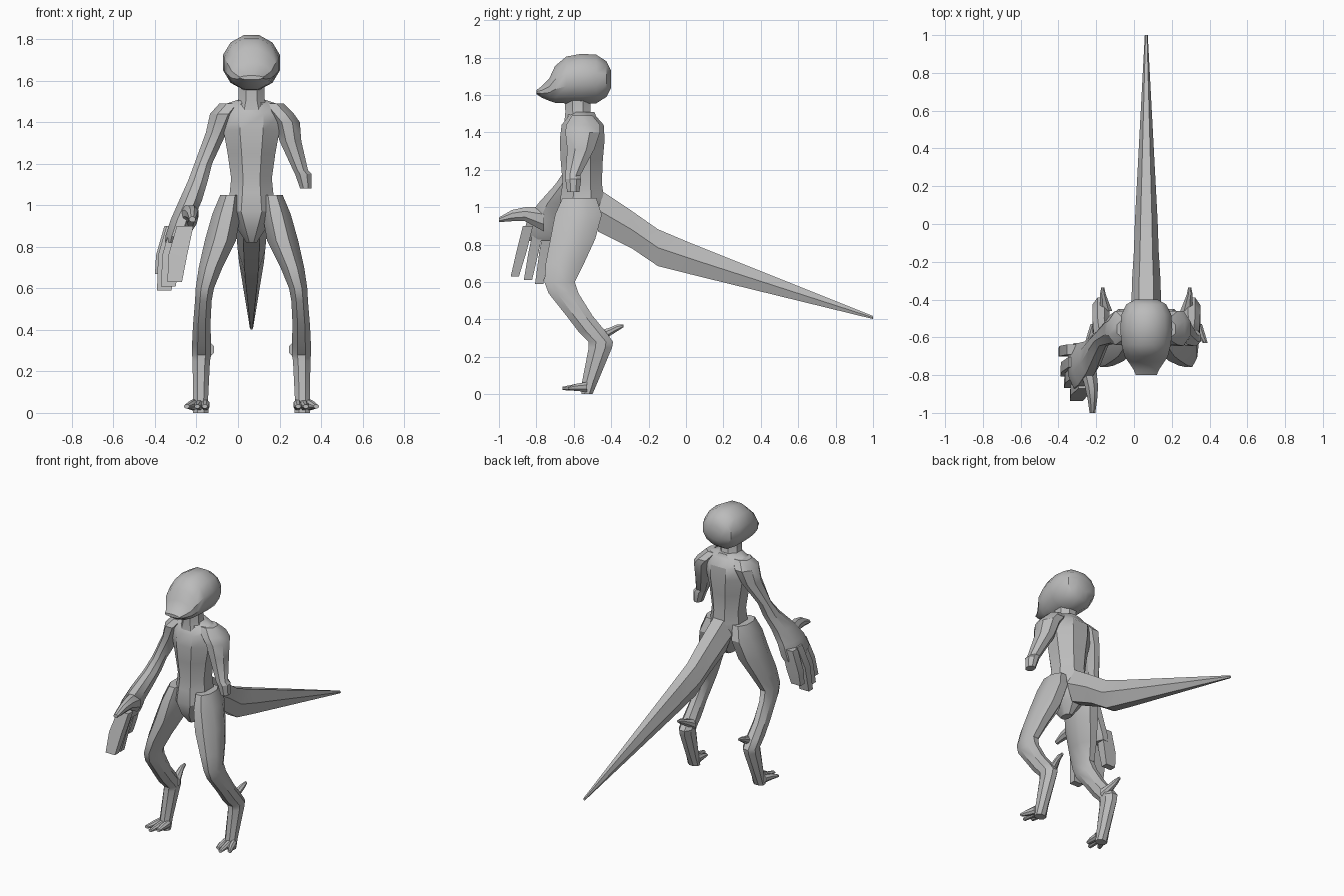
import bpy, bmesh, math

CX = 0.065  # mirror plane of the body

skin = bpy.data.materials.new("grey skin")
skin.diffuse_color = (0.5, 0.5, 0.5, 1)


def loft(name, rings, n=8, upright=True):
    """Skin n-sided rings. upright: (x0, x1, y0, y1, z); otherwise (x0, x1, z0, z1, y)."""
    bm = bmesh.new()
    k = 1 / math.cos(math.pi / n) if n % 4 == 0 else 1
    phase = math.pi / n if n % 4 == 0 else 0
    loops = []
    for a0, a1, b0, b1, h in rings:
        loop = []
        for i in range(n):
            t = 2 * math.pi * i / n + phase
            a = (a0 + a1) / 2 + (a1 - a0) / 2 * k * math.cos(t)
            kb = k if n % 4 == 0 else 1 / math.sin(math.pi / 3)
            b = (b0 + b1) / 2 + (b1 - b0) / 2 * kb * math.sin(t)
            loop.append(bm.verts.new((a, b, h) if upright else (a, h, b)))
        loops.append(loop)
    for p, q in zip(loops, loops[1:]):
        for i in range(n):
            j = (i + 1) % n
            bm.faces.new((p[i], p[j], q[j], q[i]))
    bm.faces.new(loops[0])
    bm.faces.new(loops[-1])
    bmesh.ops.recalc_face_normals(bm, faces=bm.faces)
    me = bpy.data.meshes.new(name)
    bm.to_mesh(me)
    bm.free()
    me.materials.append(skin)
    ob = bpy.data.objects.new(name, me)
    bpy.context.collection.objects.link(ob)
    bpy.ops.object.select_all(action='DESELECT')
    ob.select_set(True)
    bpy.context.view_layer.objects.active = ob
    bpy.ops.object.shade_smooth_by_angle(angle=math.radians(32))
    return ob


def sym(rows):
    """Rows of (half width, b0, b1, h) centred on the body."""
    return [(CX - w, CX + w, b0, b1, h) for w, b0, b1, h in rows]


def side(rows, s):
    """Rows of (offset, half width, b0, b1, h) on one side of the body."""
    return [(CX + s * d - w, CX + s * d + w, b0, b1, h) for d, w, b0, b1, h in rows]


# Head with short snout, lofted front to back
loft("head", sym([
    (0.055, 1.605, 1.625, -0.80), (0.068, 1.585, 1.648, -0.77),
    (0.095, 1.568, 1.69, -0.73), (0.115, 1.558, 1.755, -0.70),
    (0.13, 1.555, 1.805, -0.64), (0.138, 1.555, 1.82, -0.56),
    (0.132, 1.555, 1.815, -0.48), (0.105, 1.59, 1.78, -0.425),
    (0.06, 1.64, 1.73, -0.40)]), 12, False)

# Neck
loft("neck", sym([(0.085, -0.65, -0.48, 1.46), (0.062, -0.645, -0.51, 1.51),
                  (0.062, -0.65, -0.51, 1.60)]))

# Torso, from crotch to shoulders
loft("torso", sym([
    (0.025, -0.61, -0.53, 0.82), (0.07, -0.66, -0.47, 0.89),
    (0.12, -0.68, -0.44, 0.97), (0.105, -0.67, -0.44, 1.06),
    (0.098, -0.66, -0.45, 1.13), (0.115, -0.67, -0.445, 1.25),
    (0.135, -0.675, -0.435, 1.36), (0.14, -0.665, -0.44, 1.44),
    (0.135, -0.63, -0.48, 1.485), (0.06, -0.63, -0.49, 1.51)]))

# Tail
loft("tail", sym([
    (0.08, 0.87, 1.10, -0.47), (0.075, 0.78, 0.98, -0.29),
    (0.066, 0.685, 0.882, -0.15), (0.060, 0.642, 0.81, 0.02),
    (0.008, 0.402, 0.418, 1.0)]), 6, False)

# Legs, mirrored
for s, tag in ((-1, "right"), (1, "left")):
    loft(tag + "_leg", side([
        (0.10, 0.05, -0.66, -0.48, 1.05), (0.12, 0.068, -0.70, -0.45, 0.96),
        (0.15, 0.075, -0.725, -0.485, 0.83), (0.197, 0.057, -0.75, -0.545, 0.70),
        (0.225, 0.044, -0.757, -0.595, 0.60), (0.232, 0.04, -0.735, -0.575, 0.54),
        (0.24, 0.042, -0.64, -0.50, 0.42), (0.24, 0.046, -0.575, -0.43, 0.335),
        (0.24, 0.046, -0.52, -0.39, 0.28), (0.242, 0.042, -0.52, -0.395, 0.25),
        (0.245, 0.036, -0.555, -0.47, 0.07), (0.245, 0.038, -0.56, -0.50, 0.0)], s), 8)
    # Claw behind the ankle
    loft(tag + "_heel_claw", side([
        (0.215, 0.035, 0.27, 0.34, -0.46), (0.222, 0.022, 0.31, 0.355, -0.41),
        (0.23, 0.015, 0.335, 0.372, -0.37), (0.23, 0.008, 0.358, 0.374, -0.335)], s), 8, False)
    # Three toes
    for i, (d0, d1, tip) in enumerate(((0.222, 0.225, -0.63), (0.25, 0.262, -0.66),
                                       (0.275, 0.312, -0.63))):
        loft(f"{tag}_toe_{i}", side([
            (d0, 0.02, 0.012, 0.065, -0.53), ((d0 + d1) / 2, 0.02, 0.018, 0.055, -0.59),
            (d1, 0.013, 0.022, 0.04, tip)], s), 8, False)

# Full arm down to the broad wrist and palm
loft("right_arm", [
    (-0.09, 0.03, -0.61, -0.50, 1.49), (-0.135, -0.01, -0.64, -0.46, 1.44),
    (-0.155, -0.055, -0.63, -0.48, 1.35), (-0.21, -0.125, -0.645, -0.56, 1.20),
    (-0.24, -0.145, -0.70, -0.58, 1.12), (-0.285, -0.175, -0.79, -0.62, 1.02),
    (-0.325, -0.215, -0.85, -0.63, 0.93), (-0.35, -0.245, -0.87, -0.63, 0.85),
    (-0.35, -0.265, -0.85, -0.64, 0.82)])

# Four curled fingers
for i, (y, tip, x, low) in enumerate(((-0.845, -0.915, -0.255, 0.63), (-0.785, -0.845, -0.285, 0.61),
                                      (-0.73, -0.785, -0.305, 0.59), (-0.665, -0.68, -0.315, 0.67))):
    m = (y + tip) / 2
    loft(f"finger_{i}", [
        (x - 0.04, x + 0.04, y - 0.027, y + 0.027, 0.90),
        (x - 0.08, x + 0.01, m - 0.027, m + 0.027, 0.76),
        (x - 0.085, x - 0.015, tip - 0.022, tip + 0.022, low)], 4)

# Thumb reaching forward
loft("thumb", [(-0.29, -0.20, 0.87, 1.0, -0.76), (-0.26, -0.19, 0.925, 1.0, -0.86),
               (-0.245, -0.195, 0.925, 0.985, -0.93), (-0.235, -0.205, 0.92, 0.945, -1.0)],
     8, False)

# Shortened arm ending in a stump
loft("left_arm", [
    (0.10, 0.22, -0.61, -0.50, 1.49), (0.14, 0.27, -0.64, -0.46, 1.44),
    (0.175, 0.298, -0.645, -0.46, 1.40), (0.20, 0.305, -0.635, -0.49, 1.31),
    (0.265, 0.337, -0.645, -0.565, 1.17), (0.275, 0.355, -0.645, -0.56, 1.15),
    (0.30, 0.355, -0.635, -0.57, 1.08)])
